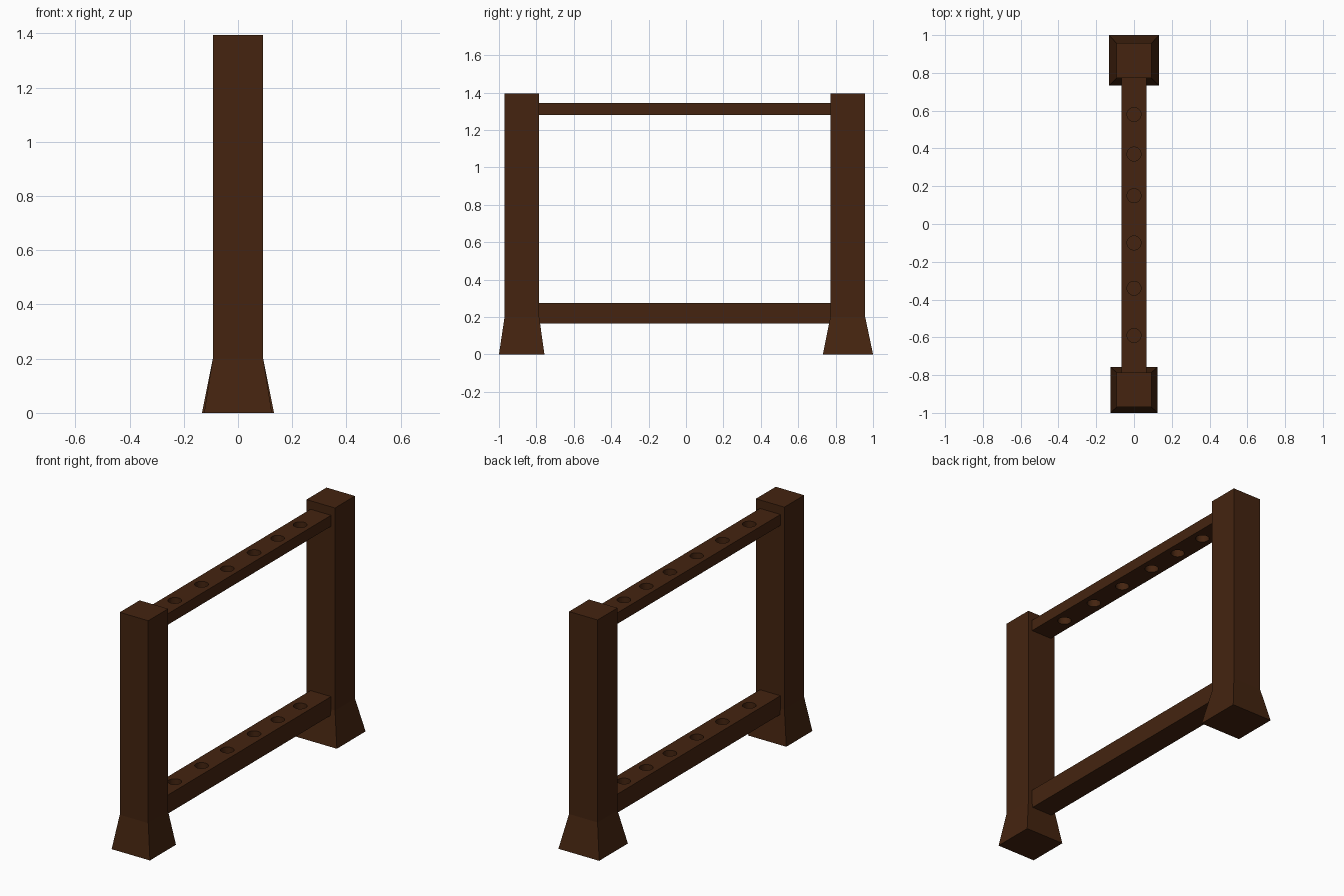
import bpy, bmesh
from mathutils import Matrix, Vector

cube = bpy.data.objects.get("Cube")
if cube:
    bpy.data.objects.remove(cube, do_unlink=True)

# Single dark wood colour
wood = bpy.data.materials.new("dark_brown_wood")
wood.use_nodes = True
brown = (0.058, 0.0175, 0.005, 1)
wood.diffuse_color = brown
wood.node_tree.nodes["Principled BSDF"].inputs["Base Color"].default_value = brown

POST_HALF, POST_TOP, FOOT_TOP = 0.093, 1.395, 0.2
RAIL_HALF, RAIL_FRONT, RAIL_BACK = 0.067, -0.785, 0.772
HOLE_RADIUS = 0.037
HOLES = (-0.59, -0.34, -0.10, 0.15, 0.37, 0.58)


def make_object(name, bm):
    bmesh.ops.recalc_face_normals(bm, faces=bm.faces)
    mesh = bpy.data.meshes.new(name)
    bm.to_mesh(mesh)
    bm.free()
    mesh.materials.append(wood)
    obj = bpy.data.objects.new(name, mesh)
    bpy.context.collection.objects.link(obj)
    return obj


def loft(name, sections):
    """Closed body through rectangles given as (half width, y0, y1, z)."""
    bm = bmesh.new()
    rings = [[bm.verts.new(p) for p in
              ((-w, y0, z), (w, y0, z), (w, y1, z), (-w, y1, z))]
             for w, y0, y1, z in sections]
    for low, high in zip(rings, rings[1:]):
        for i in range(4):
            j = (i + 1) % 4
            bm.faces.new((low[i], low[j], high[j], high[i]))
    bm.faces.new(rings[0])
    bm.faces.new(rings[-1])
    return make_object(name, bm)


def drill(obj, bottom, top):
    """Cut the row of round sockets between two heights."""
    bm = bmesh.new()
    for y in HOLES:
        bmesh.ops.create_cone(
            bm, cap_ends=True, segments=32, radius1=HOLE_RADIUS,
            radius2=HOLE_RADIUS, depth=top - bottom,
            matrix=Matrix.Translation(Vector((0, y, (top + bottom) / 2))))
    cutter = make_object("socket_cutter", bm)
    cutter.hide_render = True
    mod = obj.modifiers.new("sockets", 'BOOLEAN')
    mod.operation, mod.solver, mod.object = 'DIFFERENCE', 'EXACT', cutter
    bpy.context.view_layer.objects.active = obj
    bpy.ops.object.modifier_apply(modifier=mod.name)
    bpy.data.objects.remove(cutter, do_unlink=True)


# Upright posts with flared feet
for name, foot_half, foot, post in (
        ("front_post", 0.125, (-1.0, -0.757), (-0.97, RAIL_FRONT)),
        ("back_post", 0.133, (0.732, 1.0), (RAIL_BACK, 0.958))):
    loft(name, [(foot_half, *foot, 0),
                (POST_HALF, *post, FOOT_TOP),
                (POST_HALF, *post, POST_TOP)])

# Upper rail drilled through, lower rail with blind sockets
for name, z0, z1, drill_from in (("upper_rail", 1.28, 1.345, 1.2),
                                 ("lower_rail", 0.165, 0.275, 0.22)):
    rail = loft(name, [(RAIL_HALF, RAIL_FRONT, RAIL_BACK, z) for z in (z0, z1)])
    drill(rail, drill_from, z1 + 0.05)
